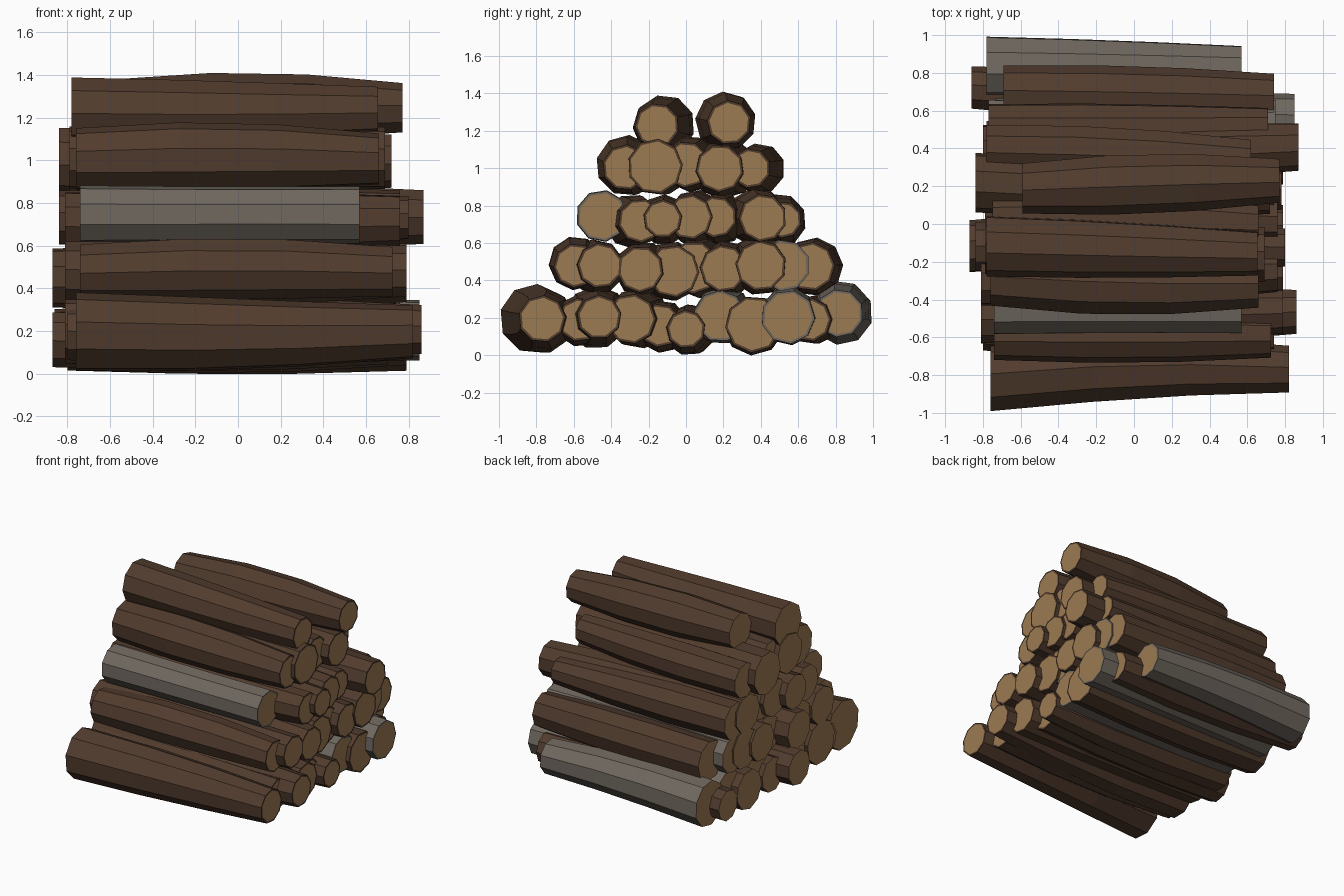
import bpy, bmesh, math, random

random.seed(4)


def material(name, rgb):
    m = bpy.data.materials.new(name)
    m.diffuse_color = (*rgb, 1)
    return m


BROWN = material("brown_bark", (0.083, 0.045, 0.027))
GREY = material("grey_bark", (0.160, 0.138, 0.115))
WOOD = material("cut_wood", (0.335, 0.197, 0.085))
SIDES = 9


def log(name, bark, x0, x1, y0, y1, z, r0, r1, bulge=1.13, bend_y=None, bend_z=None):
    """A bent, tapered log along x with four rings and two cut ends."""
    bm = bmesh.new()
    rings = []
    r1 += 0.006
    bend_y = random.uniform(-0.015, 0.015) if bend_y is None else bend_y
    bend_z = random.uniform(-0.012, 0.008) if bend_z is None else bend_z
    turn = random.uniform(0, math.tau)
    for t in (0, 0.34, 0.67, 1):
        middle = 1 if 0 < t < 1 else 0
        r = (r0 + (r1 - r0) * t) * (bulge if middle else 1)
        cy = y0 + (y1 - y0) * t + bend_y * middle
        cz = max(z + bend_z * middle, r * 0.985)
        x = x0 + (x1 - x0) * t
        ring = []
        for i in range(SIDES):
            a = turn + math.tau * i / SIDES
            ring.append(bm.verts.new((x, cy + r * math.cos(a), cz + r * math.sin(a))))
        rings.append(ring)
    for a, b in zip(rings, rings[1:]):
        for i in range(SIDES):
            j = (i + 1) % SIDES
            bm.faces.new((a[i], a[j], b[j], b[i]))
    ends = [bm.faces.new(rings[0]), bm.faces.new(rings[-1])]
    bmesh.ops.recalc_face_normals(bm, faces=bm.faces)
    # bark rim around the cut wood
    bmesh.ops.inset_individual(bm, faces=[ends[1]], thickness=0.013)
    for end in ends:
        end.material_index = 1
    mesh = bpy.data.meshes.new(name)
    bm.to_mesh(mesh)
    bm.free()
    mesh.materials.append(bark)
    mesh.materials.append(WOOD)
    bpy.context.collection.objects.link(bpy.data.objects.new(name, mesh))


def row(name, logs, grey=()):
    for i, spec in enumerate(logs):
        log(f"{name}_log_{i + 1}", GREY if i in grey else BROWN, *spec)


# each log: left x, right x, left y, right y, height, left radius, right radius,
# then optional swelling and bend of the middle
row("bottom_row", [
    (-0.76, 0.82, -0.81, -0.77, 0.195, 0.187, 0.120, 1.06, 0.025, -0.01),
    (-0.80, 0.74, -0.54, -0.57, 0.190, 0.130, 0.110),
    (-0.81, 0.86, -0.47, -0.465, 0.205, 0.165, 0.112),
    (-0.78, 0.78, -0.24, -0.295, 0.195, 0.150, 0.128),
    (-0.87, 0.70, -0.12, -0.14, 0.160, 0.130, 0.110),
    (-0.76, 0.79, 0.04, 0.00, 0.140, 0.130, 0.097),
    (-0.72, 0.76, 0.20, 0.18, 0.210, 0.140, 0.132),
    (-0.80, 0.79, 0.38, 0.36, 0.165, 0.150, 0.145, 1.06),
    (-0.74, 0.85, 0.54, 0.545, 0.205, 0.150, 0.138, 1.06),
    (-0.86, 0.72, 0.72, 0.66, 0.190, 0.115, 0.110),
    (-0.78, 0.57, 0.83, 0.82, 0.225, 0.170, 0.122, 1.03, 0, 0.015),
], grey=(6, 8, 10))

row("second_row", [
    (-0.74, 0.725, -0.59, -0.59, 0.480, 0.130, 0.112, 1.15, 0, 0.012),
    (-0.81, 0.79, -0.49, -0.46, 0.480, 0.140, 0.115),
    (-0.79, 0.79, -0.24, -0.245, 0.460, 0.140, 0.118),
    (-0.87, 0.74, -0.12, -0.07, 0.450, 0.140, 0.135),
    (-0.76, 0.72, 0.10, 0.04, 0.470, 0.145, 0.135),
    (-0.80, 0.78, 0.22, 0.20, 0.465, 0.140, 0.120),
    (-0.78, 0.79, 0.40, 0.40, 0.480, 0.150, 0.130),
    (-0.77, 0.75, 0.53, 0.525, 0.480, 0.135, 0.132, 1.0),
    (-0.69, 0.74, 0.69, 0.665, 0.475, 0.150, 0.125, 1.1),
], grey=(7,))

row("third_row", [
    (-0.74, 0.57, -0.45, -0.45, 0.745, 0.140, 0.130, 0.98, 0, 0),
    (-0.81, 0.76, -0.30, -0.245, 0.720, 0.135, 0.112),
    (-0.84, 0.80, -0.12, -0.125, 0.730, 0.130, 0.097),
    (-0.79, 0.76, 0.06, 0.02, 0.740, 0.140, 0.115),
    (-0.76, 0.74, 0.18, 0.16, 0.740, 0.130, 0.105),
    (-0.78, 0.87, 0.37, 0.41, 0.735, 0.145, 0.122),
    (-0.77, 0.71, 0.50, 0.52, 0.725, 0.140, 0.092, 1.15),
])
bpy.data.objects["third_row_log_1"].data.materials[0] = GREY

row("fourth_row", [
    (-0.76, 0.66, -0.29, -0.325, 1.005, 0.147, 0.116, 1.18, -0.015, 0.01),
    (-0.79, 0.69, -0.12, -0.165, 1.010, 0.150, 0.142, 1.05),
    (-0.75, 0.66, 0.03, 0.00, 1.020, 0.140, 0.118),
    (-0.84, 0.72, 0.22, 0.18, 1.000, 0.160, 0.122, 1.06),
    (-0.78, 0.62, 0.40, 0.345, 1.000, 0.130, 0.100),
])

row("top_row", [
    (-0.78, 0.655, -0.115, -0.155, 1.230, 0.163, 0.112, 1.06, 0, -0.005),
    (-0.59, 0.77, 0.19, 0.23, 1.245, 0.135, 0.112, 1.24, 0.005, 0.005),
])
